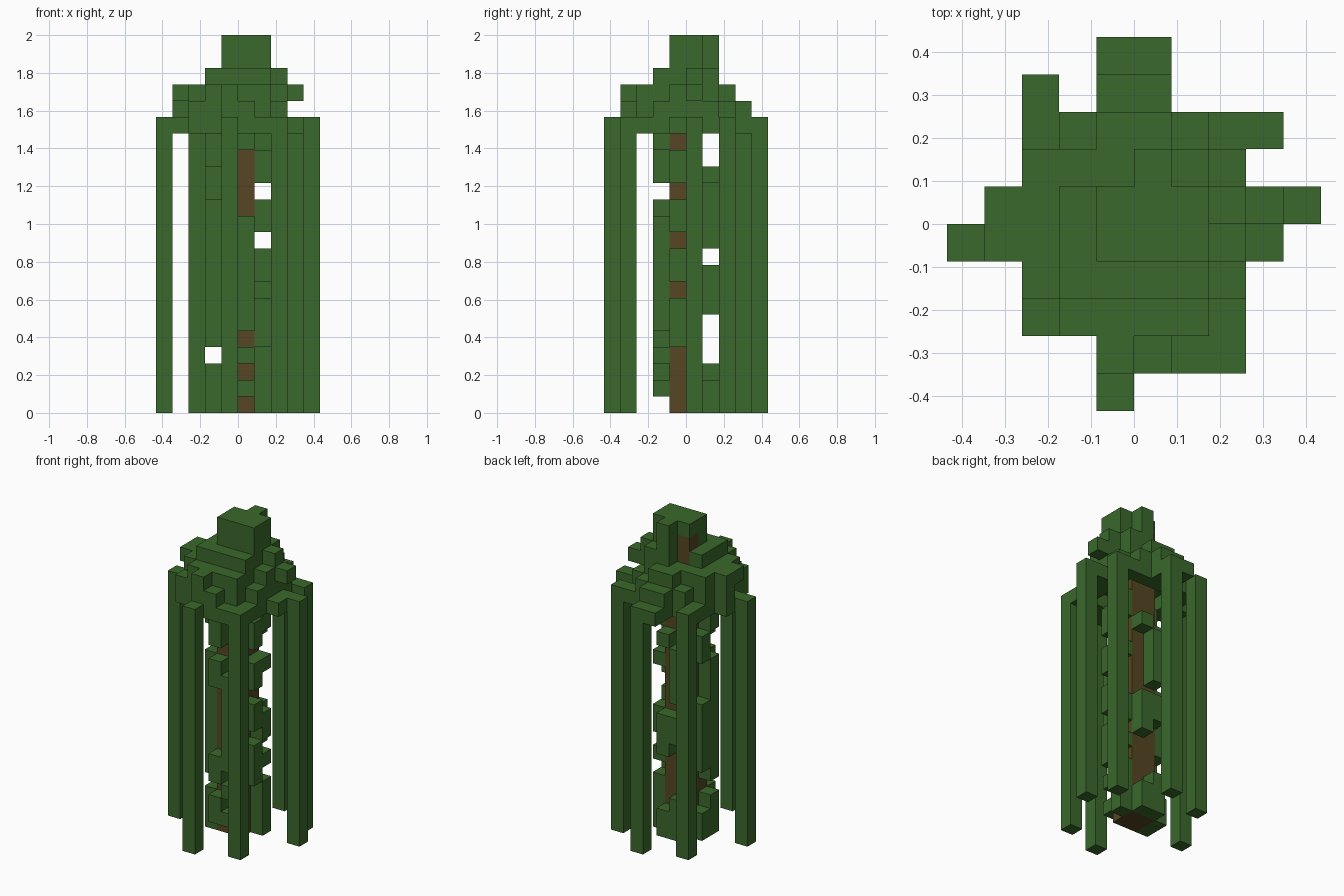
import bpy, bmesh
from mathutils import Vector

if "Cube" in bpy.data.objects:
    bpy.data.objects.remove(bpy.data.objects["Cube"], do_unlink=True)

SIZE = 2 / 23  # edge of one block


def material(name, rgb):
    m = bpy.data.materials.new(name)
    m.use_nodes = True
    m.diffuse_color = (*rgb, 1)
    m.node_tree.nodes["Principled BSDF"].inputs["Base Color"].default_value = (*rgb, 1)
    return m


leaf = material("leaf_green", (0.043, 0.14, 0.025))
bark = material("bark_brown", (0.093, 0.061, 0.017))


def box(i0, i1, j0, j1, k0, k1):
    """Set of block cells, inclusive ranges in x, y and z."""
    return {(i, j, k) for i in range(i0, i1 + 1)
            for j in range(j0, j1 + 1) for k in range(k0, k1 + 1)}


def column(i, j, *spans):
    cells = set()
    for low, high in spans:
        cells |= box(i, i, j, j, low, high)
    return cells


# Trunk: two by two blocks, one exposed block near the tip
trunk = box(4, 5, 4, 5, 0, 19) | {(4, 5, 20), (4, 5, 21)}

# Leaf clumps hugging each side of the trunk
clumps = column(5, 3, (1, 1), (3, 3), (5, 11), (16, 16))
clumps |= column(4, 3, (1, 2), (4, 5), (11, 12), (14, 16))
clumps |= column(6, 4, (4, 6), (8, 9), (11, 12), (14, 15))
clumps |= column(6, 5, (0, 3), (5, 5), (7, 8), (12, 12), (15, 16))
clumps |= column(5, 6, (0, 1), (6, 8), (14, 14))
clumps |= column(4, 6, (0, 2), (7, 8), (10, 13))
clumps |= column(3, 4, (0, 2), (4, 12), (15, 16))
clumps |= column(3, 5, (0, 1), (5, 9), (13, 14))

# Hanging strands around the crown
strand_spots = [(0, 4), (9, 5), (4, 0), (5, 9), (2, 8), (7, 1), (8, 7)]
strands = set()
for i, j in strand_spots:
    strands |= column(i, j, (0, 17))

# Crown: open rim at the bottom, then shrinking layers
rim = box(2, 7, 2, 7, 17, 17) - box(3, 6, 3, 6, 17, 17)
rim |= box(1, 1, 4, 5, 17, 17) | box(8, 8, 4, 5, 17, 17)
rim |= box(4, 5, 8, 9, 17, 17) | {(4, 1, 17), (6, 1, 17), (5, 1, 17)}
layer_low = box(2, 7, 3, 6, 18, 18) | box(2, 6, 2, 2, 18, 18) | box(3, 6, 7, 7, 18, 18)
layer_low |= box(4, 5, 1, 1, 18, 18) | box(4, 5, 8, 8, 18, 18) | {(1, 5, 18)}
layer_mid = box(2, 6, 3, 6, 19, 19) | box(3, 6, 2, 2, 19, 19) | box(4, 5, 7, 7, 19, 19)
layer_mid |= box(7, 8, 5, 5, 19, 19) | box(1, 1, 4, 5, 19, 19) | {(4, 1, 19), (7, 4, 19)}
layer_high = box(3, 6, 3, 5, 20, 20) | {(5, 6, 20), (6, 6, 20), (7, 5, 20)}
tip = box(4, 6, 4, 5, 21, 22) | box(5, 5, 6, 6, 21, 22)
crown = rim | layer_low | layer_mid | layer_high | tip

clumps -= trunk
crown -= trunk | strands
occupied = trunk | clumps | strands | crown

AXES = [Vector((1, 0, 0)), Vector((0, 1, 0)), Vector((0, 0, 1))]


def build(name, cells, mat):
    """Make one object from the exposed sides of its block cells."""
    bm = bmesh.new()
    for cell in sorted(cells):
        centre = Vector(cell) + Vector((-4.5, -4.5, 0.5))
        for a in range(3):
            for side in (-1, 1):
                n = AXES[a] * side
                if tuple(int(c + d) for c, d in zip(cell, n)) in occupied:
                    continue
                u = AXES[(a + 1) % 3] / 2
                v = AXES[(a + 2) % 3] / 2 * side
                mid = centre + n / 2
                ring = (mid - u - v, mid + u - v, mid + u + v, mid - u + v)
                bm.faces.new([bm.verts.new(p * SIZE) for p in ring])
    bmesh.ops.remove_doubles(bm, verts=bm.verts, dist=SIZE / 50)
    bmesh.ops.dissolve_limit(bm, angle_limit=0.01, verts=bm.verts, edges=bm.edges)
    mesh = bpy.data.meshes.new(name)
    bm.to_mesh(mesh)
    bm.free()
    mesh.materials.append(mat)
    obj = bpy.data.objects.new(name, mesh)
    bpy.context.collection.objects.link(obj)


build("trunk", trunk, bark)
build("trunk_leaves", clumps, leaf)
build("hanging_strands", strands, leaf)
build("crown", crown, leaf)
